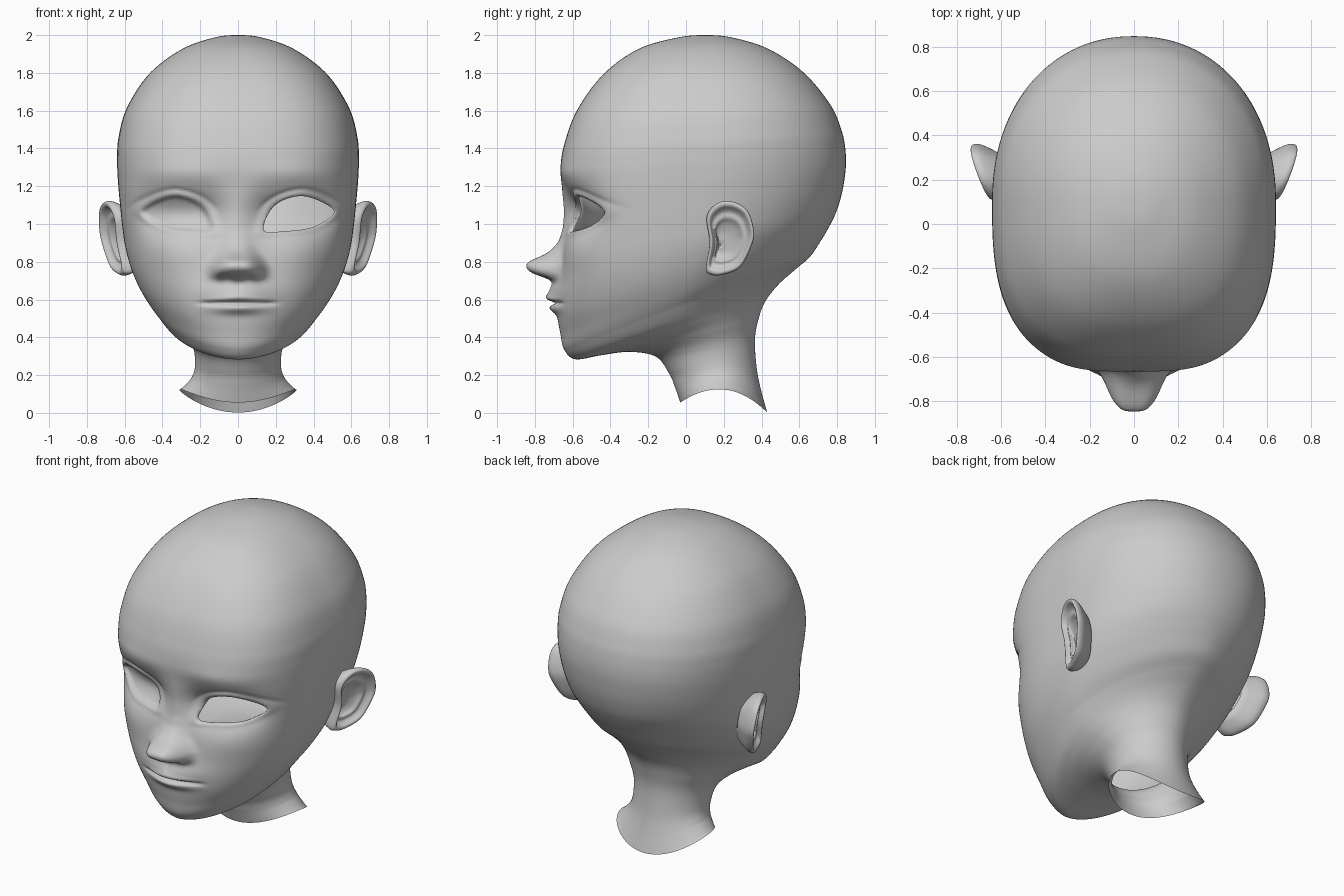
import bpy, bmesh
from math import sin, cos, pi, exp, atan2, hypot

if "Cube" in bpy.data.objects:
    bpy.data.objects.remove(bpy.data.objects["Cube"])

def catmull(p0, p1, p2, p3, t):
    return [0.5 * (2*b + (c-a)*t + (2*a-5*b+4*c-d)*t*t + (3*b-a-3*c+d)*t**3)
            for a, b, c, d in zip(p0, p1, p2, p3)]

def closed(pts, per):
    n = len(pts)
    return [catmull(pts[i-1], pts[i], pts[(i+1) % n], pts[(i+2) % n], k/per)
            for i in range(n) for k in range(per)]

def lerp(table, u):
    if u <= table[0][0]:
        return table[0][1]
    for (a, va), (b, vb) in zip(table, table[1:]):
        if u <= b:
            return va + (vb-va)*(u-a)/(b-a)
    return table[-1][1]

def smooth(table, u):
    return sum(lerp(table, u + k*.2) for k in range(-5, 6))/11

def gauss(x, z, cx, cz, sx, sz):
    return exp(-((x-cx)/sx)**2 - ((z-cz)/sz)**2)

def skin(bm, rows):
    for a, b in zip(rows, rows[1:]):
        for i in range(len(a)):
            j = (i+1) % len(a)
            bm.faces.new((a[i], a[j], b[j], b[i]))

def finish(bm, name):
    bmesh.ops.recalc_face_normals(bm, faces=bm.faces)
    me = bpy.data.meshes.new(name)
    bm.to_mesh(me)
    bm.free()
    me.shade_smooth()
    ob = bpy.data.objects.new(name, me)
    bpy.context.collection.objects.link(ob)
    return ob

# Eye opening outline (x, z), turned into a polar radius table
EX, EZ = 0.32, 1.05
eye = closed([(.14, .963), (.158, 1.05), (.22, 1.116), (.33, 1.148), (.434, 1.12),
              (.51, 1.063), (.434, 1.0), (.355, .973), (.25, .963)], 8)
polar = sorted((atan2(z-EZ, x-EX), hypot(x-EX, z-EZ)) for x, z in eye)
polar = [(polar[-1][0]-2*pi, polar[-1][1])] + polar + [(polar[0][0]+2*pi, polar[0][1])]
RAD = [lerp(polar, -pi + 2*pi*i/720) for i in range(721)]

def eye_q(x, z):
    dx, dz = abs(x)-EX, z-EZ
    return hypot(dx, dz) / RAD[int((atan2(dz, dx)+pi)/(2*pi)*720)]

# Facial relief: how far the skin moves forward at (x, z)
NOSE = [(.66, 0), (.69, .01), (.71, .045), (.73, .12), (.75, .165), (.77, .182), (.79, .183),
        (.805, .168), (.82, .132), (.836, .095), (.86, .062), (.905, .024), (.97, .006), (1.06, 0)]
NWIDE = [(.71, .13), (.78, .122), (.83, .10), (.87, .08), (.92, .07), (1.1, .06)]

def relief(x, z):
    ax = abs(x)
    d = 0
    if .62 < z < 1.1:
        amp = sum(lerp(NOSE, z+o) for o in (-.01, 0, .01))/3
        d += amp * exp(-(ax/lerp(NWIDE, z))**lerp([(.8, 3.8), (.9, 2.3)], z))
        d += .012*gauss(ax, z, .11, .755, .03, .03)
        d -= .015*gauss(ax, z, .055, .715, .025, .014)
    # muzzle, lips and the line between them
    d += .05*gauss(ax, z, 0, .635, .15, .065)
    d -= .006*gauss(ax, z, 0, .665, .02, .03)
    side = exp(-(ax/.19)**6)
    d += .018*gauss(ax, z, 0, .609 - .1*ax, .17, .02)*side
    d -= .03*exp(-((z-.581)/.011)**2)*side
    d += .03*gauss(ax, z, 0, .553, .13, .028)
    # brow, socket, cheek
    d += .01*gauss(ax, z, .3, 1.27, .2, .06)
    d -= .085*exp(-((ax-.3)/.22)**4 - ((z-1.055)/.115)**2)
    d += .01*gauss(ax, z, .36, .86, .14, .1)
    if .8 < z < 1.35 and ax < .7:
        q = eye_q(x, z)
        d += .008*exp(-((q-1.08)/.15)**2)
        if z > EZ:
            d -= .008*exp(-((q-1.36)/.09)**2) * min(1, (z-EZ)/.06)
        if x < 0 and q < 1:
            d -= .015*min(1, (1-q)/.08)
    return d

# Head rings: front y, z, back y, z, half width
K = [(-.03, .055, .43, .002, .31), (-.06, .14, .395, .13, .25), (-.09, .21, .374, .24, .228),
     (-.16, .298, .365, .39, .238), (-.30, .323, .385, .50, .29), (-.45, .305, .42, .59, .345),
     (-.585, .284, .49, .68, .395), (-.645, .335, .58, .76, .445), (-.665, .42, .655, .825, .495),
     (-.68, .51, .71, .905, .54), (-.68, .62, .755, .98, .575), (-.667, .75, .79, 1.05, .60),
     (-.652, .90, .82, 1.14, .616), (-.648, 1.05, .838, 1.23, .628), (-.656, 1.18, .847, 1.32, .637),
     (-.663, 1.30, .842, 1.41, .640), (-.645, 1.42, .822, 1.50, .632), (-.578, 1.6, .765, 1.63, .588),
     (-.44, 1.79, .625, 1.80, .47), (-.255, 1.925, .44, 1.925, .298), (-.05, 1.986, .25, 1.986, .13),
     (.1, 2.0, .1, 2.0, 0)]
YC = [(0, .22), (3, .12), (5, 0), (7, -.03), (9, .02), (12, .07), (15, .1), (21, .1)]
NF = [(0, 2), (4, 2), (6, 1.75), (8, 1.98), (11, 2.5), (13, 2.85), (17, 2.8), (19, 2.4), (21, 2)]
NB = [(0, 2), (4, 1.9), (6, 1.65), (8, 1.75), (11, 2.0), (13, 2.15), (18, 2.15), (21, 2)]
BOW = [(0, .095), (1, .045), (2, .02), (3, 0), (5, .01), (7, .02), (11, .01), (14, 0), (21, 0)]
top = K[-2]
ext = [K[0]] + K + [(top[2], top[3], top[0], top[1], -top[4])]
SEG, PER = 200, 12

def head_ring(bm, u):
    i = min(int(u), len(K)-2)
    yf, zf, yb, zb, w = catmull(*ext[i:i+4], u-i)
    yc, nf, nb = (smooth(t, u) for t in (YC, NF, NB))
    bow = lerp(BOW, u)
    yc = min(max(yc, yf+.001), yb-.001)
    w = max(w, .001)
    row = []
    for k in range(SEG):
        a = 2*pi*k/SEG
        t = a - .5*sin(a)
        s, c = sin(t), -cos(t)
        n, ry = (nf, yc-yf) if c < 0 else (nb, yb-yc)
        r = (abs(s/w)**n + abs(c/ry)**n) ** (-1/n)
        x, y = r*s, yc + r*c
        z = zf + (zb-zf)*(y-yf)/max(yb-yf, .001) + bow*(x/w)**2
        if y < -.2 and .4 < z < 1.6:
            y -= relief(x, z)
        row.append(bm.verts.new((x, y, z)))
    return row

bm = bmesh.new()
rows = [head_ring(bm, i/PER) for i in range((len(K)-1)*PER)]
skin(bm, rows)
bm.faces.new(rows[-1])
bmesh.ops.recalc_face_normals(bm, faces=bm.faces)
bm.normal_update()

# Open eye on the +x side: cut, tidy the rim, turn the lid edge inward
hole = []
for f in bm.faces:
    c = f.calc_center_median()
    if c.x > .05 and c.y < -.2 and .9 < c.z < 1.2 and eye_q(c.x, c.z) < 1:
        hole.append(f)
bmesh.ops.delete(bm, geom=hole, context='FACES')
rim = [e for e in bm.edges if e.is_boundary and e.verts[0].co.z > .5]
for v in {v for e in rim for v in e.verts}:
    q = eye_q(v.co.x, v.co.z)
    dx, dz = (v.co.x-EX)*(1/q-1), (v.co.z-EZ)*(1/q-1)
    n = v.normal
    v.co.x += dx
    v.co.z += dz
    v.co.y -= (n.x*dx + n.z*dz)/min(n.y, -.4)
new = bmesh.ops.extrude_edge_only(bm, edges=rim)['geom']
for v in new:
    if isinstance(v, bmesh.types.BMVert):
        v.co.y += .02
finish(bm, "head")

# Ears: outline (y, z) swept through rim and bowl steps (scale, lift)
outline = closed([(.105, .765), (.128, .733), (.19, .73), (.285, .77), (.345, .88), (.36, .963),
                  (.325, 1.07), (.25, 1.117), (.17, 1.112), (.11, 1.04), (.125, .9)], 6)
STEPS = closed([(.6, -.13), (.85, -.08), (.97, -.035), (1.0, -.008), (.96, .012), (.87, .012),
                (.79, -.006), (.7, -.018), (.58, -.016), (.46, -.036), (.25, -.05), (.02, -.052)], 3)[:34]

def ear(name, side):
    bm = bmesh.new()
    rows = []
    for k, (s, h) in enumerate(STEPS):
        b = min(max(0, (k-12)/15), 1)
        cy, cz = .235-.05*b*(1-s), .925-.04*b*(1-s)
        row = []
        for y, z in outline:
            py, pz = cy+(y-cy)*s, cz+(z-cz)*s
            px = .617 + (py-.1)*.38 + (pz-.92)*.15 + h
            row.append(bm.verts.new((side*px, py + .2*min(h+.03, 0), pz)))
        rows.append(row)
    skin(bm, rows)
    bm.faces.new(rows[-1])
    finish(bm, name)

ear("ear_right", 1)
ear("ear_left", -1)
